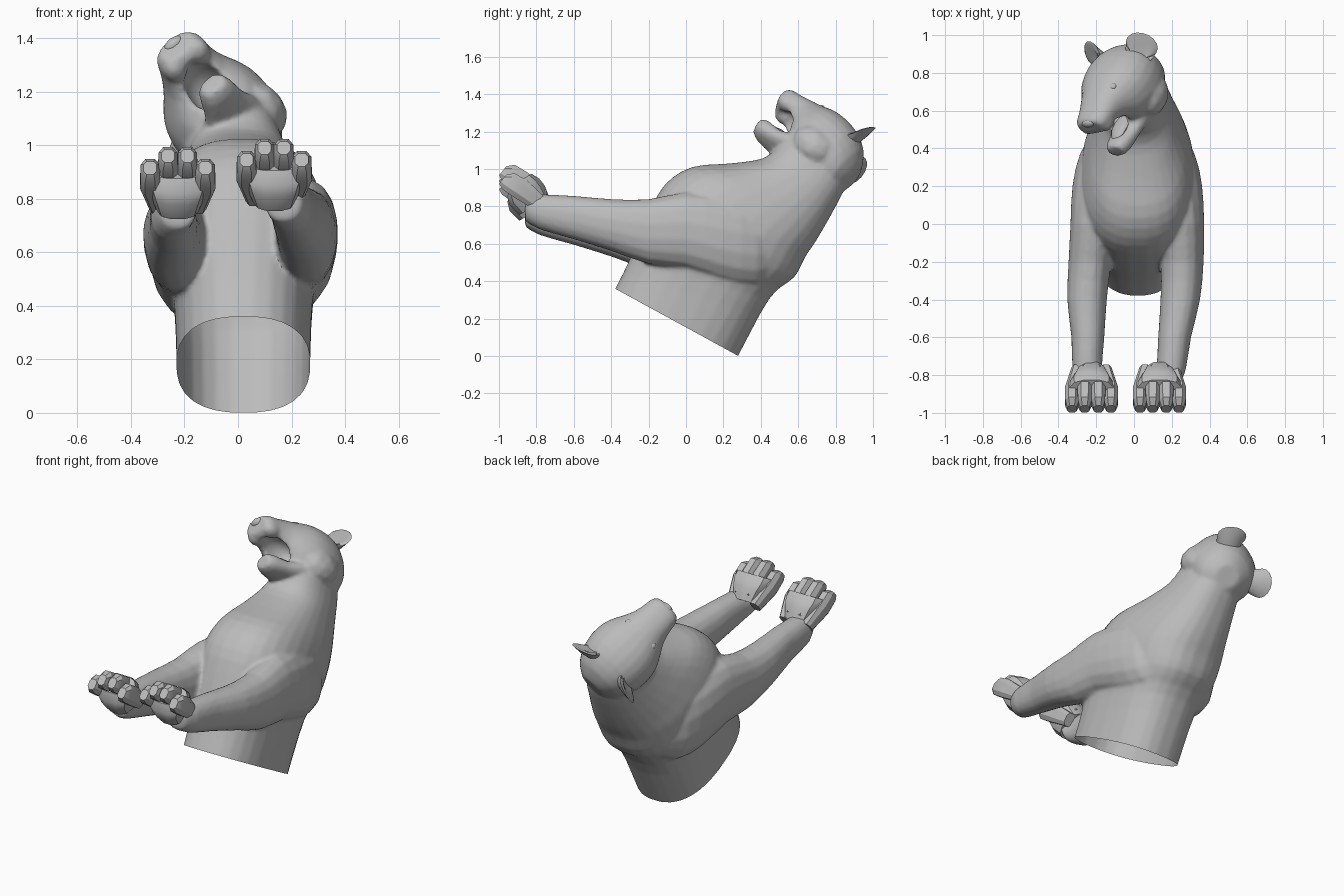
import bpy, bmesh, math
from mathutils import Vector, Matrix

cube = bpy.data.objects.get("Cube")
if cube:
    bpy.data.objects.remove(cube, do_unlink=True)

grey = bpy.data.materials.new("stone_grey")
grey.use_nodes = True
COLOUR = (0.5, 0.5, 0.5, 1)
grey.diffuse_color = COLOUR
grey.node_tree.nodes["Principled BSDF"].inputs["Base Color"].default_value = COLOUR


def select(obs):
    bpy.ops.object.select_all(action='DESELECT')
    for ob in obs:
        ob.select_set(True)
    bpy.context.view_layer.objects.active = obs[0]


def smooth(ob, angle=40):
    select([ob])
    bpy.ops.object.shade_smooth_by_angle(angle=math.radians(angle))


def finish(name, bm, angle=40):
    bmesh.ops.recalc_face_normals(bm, faces=bm.faces)
    mesh = bpy.data.meshes.new(name)
    bm.to_mesh(mesh)
    bm.free()
    mesh.materials.append(grey)
    ob = bpy.data.objects.new(name, mesh)
    bpy.context.collection.objects.link(ob)
    smooth(ob, angle)
    return ob


def bake(ob):
    """Apply all modifiers."""
    bpy.context.view_layer.update()
    mesh = bpy.data.meshes.new_from_object(
        ob.evaluated_get(bpy.context.evaluated_depsgraph_get()))
    ob.modifiers.clear()
    ob.data = mesh


def refine(secs, steps):
    """Catmull-Rom interpolation of (centre, axis a, axis b) sections."""
    out = []
    for i in range(len(secs) - 1):
        quad = [secs[max(i - 1, 0)], secs[i], secs[i + 1], secs[min(i + 2, len(secs) - 1)]]
        for s in range(steps):
            t = s / steps
            out.append(tuple(
                0.5 * (2 * q1 + (q2 - q0) * t + (2 * q0 - 5 * q1 + 4 * q2 - q3) * t ** 2
                       + (3 * q1 - q0 - 3 * q2 + q3) * t ** 3)
                for q0, q1, q2, q3 in zip(*quad)))
    return out + [secs[-1]]


def loft(name, secs, n=20, power=1.0, steps=2, angle=40):
    """Skin super-elliptic rings into a closed tube."""
    bm = bmesh.new()
    rings = []
    for c, a, b in refine([tuple(Vector(v) for v in s) for s in secs], steps):
        ring = []
        for k in range(n):
            t = 2 * math.pi * (k + 0.5) / n
            co, si = math.cos(t), math.sin(t)
            ring.append(bm.verts.new(c + a * math.copysign(abs(co) ** power, co)
                                     + b * math.copysign(abs(si) ** power, si)))
        rings.append(ring)
    for r0, r1 in zip(rings, rings[1:]):
        for k in range(n):
            bm.faces.new((r0[k], r0[(k + 1) % n], r1[(k + 1) % n], r1[k]))
    bm.faces.new(rings[0])
    bm.faces.new(rings[-1])
    return finish(name, bm, angle)


def ellipsoid(name, centre, axes, subdiv=2):
    bm = bmesh.new()
    m = Matrix([list(v) for v in axes]).transposed().to_4x4()
    m.translation = centre
    bmesh.ops.create_icosphere(bm, subdivisions=subdiv, radius=1, matrix=m)
    return finish(name, bm)


# Torso and neck: front point (y, z), back point (y, z), half width, x centre
torso = [
    ((-0.44, 0.24), (0.15, -0.24), 0.25, 0.02),
    ((-0.38, 0.36), (0.28, 0.00), 0.25, 0.02),
    ((-0.31, 0.50), (0.45, 0.31), 0.26, 0.02),
    ((-0.22, 0.72), (0.58, 0.42), 0.29, 0.02),
    ((-0.12, 0.91), (0.64, 0.53), 0.30, 0.02),
    ((0.03, 1.01), (0.70, 0.62), 0.27, 0.02),
    ((0.24, 1.03), (0.78, 0.76), 0.22, 0.01),
    ((0.42, 1.06), (0.85, 0.90), 0.18, 0.00),
    ((0.52, 1.15), (0.87, 1.02), 0.15, -0.01),
]
skin = [loft("body", [((x, (f[0] + b[0]) / 2, (f[1] + b[1]) / 2), (w, 0, 0),
                       (0, (f[0] - b[0]) / 2, (f[1] - b[1]) / 2)) for f, b, w, x in torso],
             n=28, power=0.82, steps=3)]

# Forelegs: y, z, half height, x, half width
leg = [
    (-0.86, 0.79, 0.070, 0.165, 0.070),
    (-0.78, 0.77, 0.095, 0.195, 0.078),
    (-0.60, 0.74, 0.117, 0.215, 0.088),
    (-0.40, 0.70, 0.140, 0.245, 0.106),
    (-0.20, 0.665, 0.175, 0.255, 0.115),
    (0.00, 0.67, 0.208, 0.240, 0.133),
    (0.20, 0.625, 0.235, 0.205, 0.158),
    (0.38, 0.59, 0.225, 0.165, 0.155),
    (0.52, 0.57, 0.120, 0.120, 0.100),
]
# Paws: y, z, half width, half thickness
palm = [(-0.81, 0.80, 0.080, 0.095), (-0.85, 0.86, 0.105, 0.110),
        (-0.87, 0.90, 0.122, 0.100), (-0.885, 0.94, 0.120, 0.070)]
toe = [(-0.77, 0.85, 0.030, 0.045), (-0.88, 0.935, 0.040, 0.063),
       (-0.95, 0.98, 0.038, 0.060), (-0.98, 0.99, 0.026, 0.034)]

for side, s, paw_x, drop in (("left", 1, 0.135, 0), ("right", -1, -0.225, -0.03)):
    secs = []
    for y, z, h, x, w in leg:
        t = min(max((-0.1 - y) / 0.7, 0), 1)
        shift = 0 if s > 0 else 0.035 - 0.09 * t
        secs.append(((s * x + shift, y, z + drop), (w, 0, 0), (0, 0, h)))
    skin.append(loft(side + "_foreleg", secs, n=16, power=0.9))
    loft(side + "_palm", [((paw_x, y, z + drop), (w, 0, 0), (0, 0.87 * t, 0.5 * t))
                          for y, z, w, t in palm], n=12, power=0.8, steps=1, angle=30)
    for i, dx in enumerate((-0.103, -0.036, 0.036, 0.103)):
        low = drop - (0.045 if i in (0, 3) else 0)
        loft(f"{side}_toe_{i + 1}",
             [((paw_x + dx * (0.75 if k == 0 else 1), y, z + low), (w, 0, 0),
               (0, 0.6 * t, 0.75 * t)) for k, (y, z, w, t) in enumerate(toe)],
             n=8, power=0.75, steps=1, angle=30)

# Head frame: forward, left and up axes of the turned, tilted head
F = Vector((-0.31, -0.76, 0.57)).normalized()
L = Vector((0.75, 0.08, 0.65))
L = (L - F * L.dot(F)).normalized()
U = F.cross(L)
O = Vector((-0.04, 0.76, 1.07))


def at(f, l, u):
    return O + F * f + L * l + U * u


def head_part(name, rows, **kw):
    return loft(name, [(at(f, 0, u), L * w, U * h) for f, u, w, h in rows], **kw)


# Skull running into the muzzle: forward, up, half width, half height
head = head_part("head", [
    (-0.19, -0.02, 0.07, 0.07), (-0.14, -0.02, 0.145, 0.15), (-0.05, 0.00, 0.195, 0.185),
    (0.05, 0.01, 0.208, 0.195), (0.13, 0.02, 0.195, 0.185), (0.20, 0.035, 0.16, 0.16),
    (0.26, 0.08, 0.125, 0.11), (0.33, 0.10, 0.106, 0.075), (0.39, 0.105, 0.097, 0.066),
    (0.42, 0.11, 0.072, 0.047)], n=24, power=0.9)

# Hollow the open mouth
cutter = ellipsoid("mouth_cutter", at(0.27, 0, -0.01), (F * 0.135, L * 0.075, U * 0.09), 3)
cutter.hide_render = True
cut = head.modifiers.new("mouth", 'BOOLEAN')
cut.operation = 'DIFFERENCE'
cut.solver = 'EXACT'
cut.object = cutter
bake(head)
bpy.data.objects.remove(cutter, do_unlink=True)
skin.append(head)

# Lower jaw
skin.append(head_part("lower_jaw", [
    (0.04, -0.10, 0.16, 0.09), (0.16, -0.12, 0.13, 0.065), (0.26, -0.135, 0.09, 0.045),
    (0.35, -0.125, 0.07, 0.052), (0.395, -0.12, 0.05, 0.038)], n=14, power=0.82))

# Paired face parts
for side, s in (("left", 1), ("right", -1)):
    skin.append(ellipsoid(side + "_cheek", at(0.05, s * 0.125, -0.08),
                          (F * 0.13, L * 0.09, U * 0.11)))
    skin.append(ellipsoid(side + "_whisker_pad", at(0.36, s * 0.055, 0.075),
                          (F * 0.06, L * 0.048, U * 0.045)))
    ellipsoid(side + "_eye", at(0.19, s * 0.09, 0.155), (F * 0.025, L * 0.026, U * 0.02))
    # cupped ear: outer shell up to the rim, then back down inside
    T = L * (0.69 * s) - U * 0.72
    D = L * (0.72 * s) + U * 0.69
    loft(side + "_ear",
         [(at(f, s * l, u), T * r, (D * lean - F * (1 - 0.6 * lean)) * (r * 0.8))
          for f, l, u, r, lean in (
              (-0.05, 0.11, 0.09, 0.065, 0.0), (-0.075, 0.145, 0.12, 0.078, 0.4),
              (-0.095, 0.168, 0.145, 0.088, 0.8), (-0.088, 0.168, 0.145, 0.076, 0.8),
              (-0.06, 0.14, 0.12, 0.045, 0.4))],
         n=16, steps=1)

ellipsoid("tongue", at(0.25, 0, -0.085), (F * 0.1, L * 0.05, U * 0.022))
ellipsoid("nose", at(0.41, 0, 0.135), (F * 0.022, L * 0.042, U * 0.025))

# Fuse torso, legs and head into one skin
select(skin)
bpy.ops.object.join()
body = skin[0]
fuse = body.modifiers.new("fuse", 'REMESH')
fuse.mode = 'VOXEL'
fuse.voxel_size = 0.012
soften = body.modifiers.new("soften", 'SMOOTH')
soften.factor = 0.5
soften.iterations = 5
bake(body)

# Trim the waist to an open slanted edge
bm = bmesh.new()
bm.from_mesh(body.data)
bmesh.ops.bisect_plane(bm, geom=bm.verts[:] + bm.edges[:] + bm.faces[:],
                       plane_co=(0, 0.28, 0), plane_no=(0, 0.479, 0.878), clear_inner=True)
bm.to_mesh(body.data)
bm.free()
smooth(body, 50)
